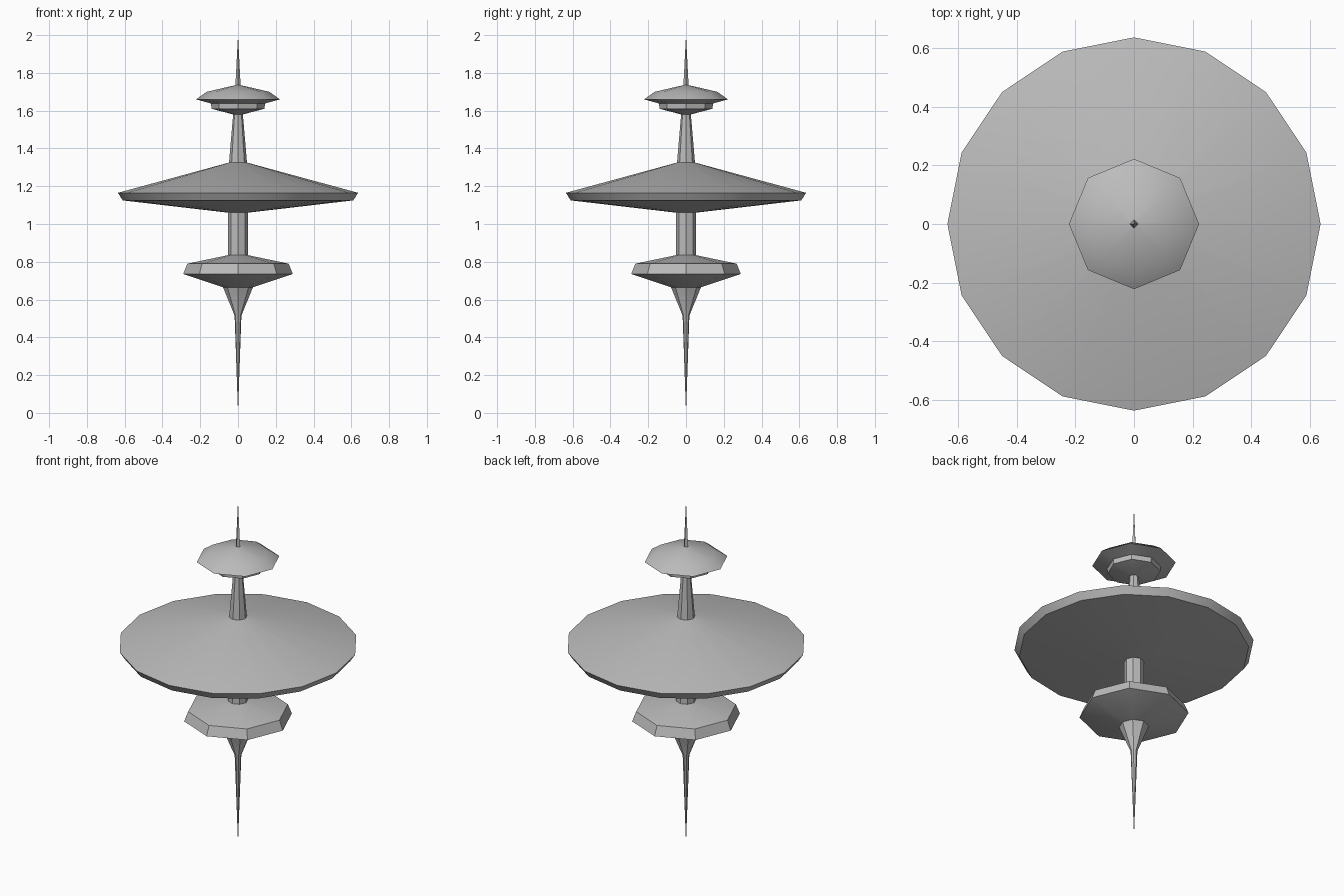
import bpy, bmesh, math

if "Cube" in bpy.data.objects:
    bpy.data.objects.remove(bpy.data.objects["Cube"])

grey = bpy.data.materials.new("hull grey")
grey.diffuse_color = (0.5, 0.5, 0.5, 1)
grey.use_nodes = True
grey.node_tree.nodes["Principled BSDF"].inputs["Base Color"].default_value = grey.diffuse_color


def lathe(name, profile, sides):
    """Spin a (radius, z) profile, listed bottom to top, around the z axis."""
    bm = bmesh.new()
    rings = []
    for r, z in profile:
        if r == 0:
            rings.append([bm.verts.new((0, 0, z))] * sides)
        else:
            rings.append([bm.verts.new((r * math.cos(2 * math.pi * i / sides),
                                        r * math.sin(2 * math.pi * i / sides), z))
                          for i in range(sides)])
    for low, high in zip(rings, rings[1:]):
        for i in range(sides):
            j = (i + 1) % sides
            corners = list(dict.fromkeys((low[i], low[j], high[j], high[i])))
            bm.faces.new(corners)
    # close open ends
    if profile[0][0] > 0:
        bm.faces.new(rings[0][::-1])
    if profile[-1][0] > 0:
        bm.faces.new(rings[-1])
    bmesh.ops.recalc_face_normals(bm, faces=bm.faces)
    mesh = bpy.data.meshes.new(name)
    bm.to_mesh(mesh)
    bm.free()
    mesh.materials.append(grey)
    obj = bpy.data.objects.new(name, mesh)
    bpy.context.collection.objects.link(obj)
    bpy.ops.object.select_all(action='DESELECT')
    obj.select_set(True)
    bpy.context.view_layer.objects.active = obj
    bpy.ops.object.shade_smooth_by_angle(angle=math.radians(30))
    return obj


# needle below the station
lathe("lower_spike", [(0, 0), (0.018, 0.515), (0.08, 0.667)], 8)
# small lower disc with a bevelled rim
lathe("lower_disc", [(0.08, 0.665), (0.29, 0.735), (0.268, 0.79), (0.053, 0.835)], 8)
# column between lower and main discs
lathe("lower_column", [(0.053, 0.83), (0.053, 1.065)], 8)
# wide main disc
lathe("main_disc", [(0.053, 1.06), (0.61, 1.125), (0.636, 1.165), (0.048, 1.325)], 16)
# tapering neck
lathe("upper_neck", [(0.048, 1.32), (0.025, 1.59)], 8)
# command pod with a stepped underside
lathe("upper_pod", [(0.025, 1.58), (0.14, 1.61), (0.143, 1.638), (0.222, 1.66),
                    (0.165, 1.70), (0.014, 1.735)], 8)
# antenna
lathe("antenna", [(0.014, 1.73), (0, 2.0)], 4)
